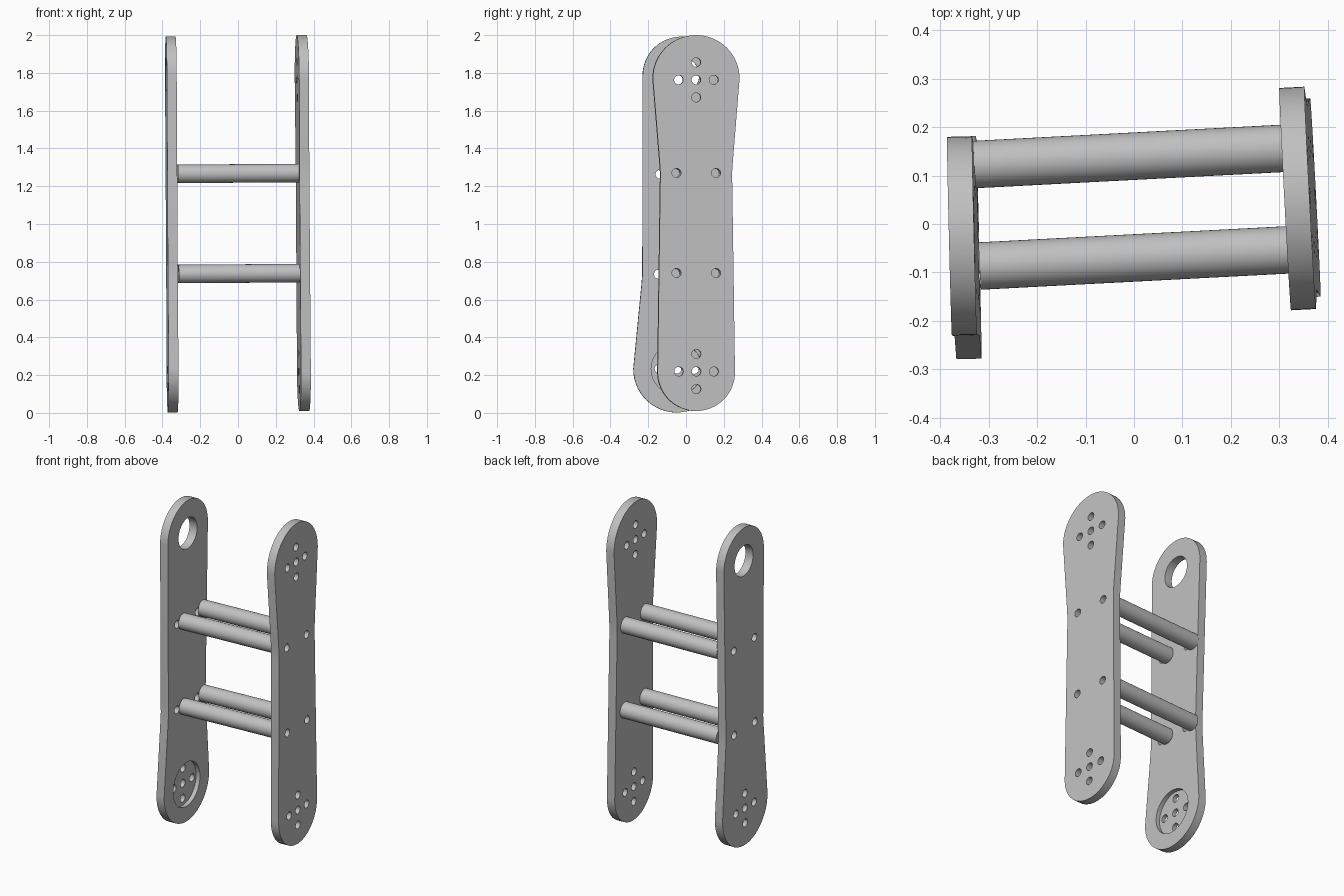
import bpy, bmesh
from math import pi, sin, cos, radians
from mathutils import Matrix, Vector

if "Cube" in bpy.data.objects:
    bpy.data.objects.remove(bpy.data.objects["Cube"], do_unlink=True)

metal = bpy.data.materials.new("plain_grey_metal")
metal.use_nodes = True
GREY = (0.53, 0.53, 0.53, 1)
metal.diffuse_color = GREY
metal.node_tree.nodes["Principled BSDF"].inputs["Base Color"].default_value = GREY

T = 0.052                      # plate thickness
WIDE_R, SLIM_R, WAIST = 0.23, 0.205, 0.19
WIDE_Z, SLIM_Z = 0.765, -0.79  # centres of the round ends
BOLT_R, BOLT_STEP = 0.024, 0.093
ROD_Y, ROD_Z, ROD_R, ROD_L = 0.105, 0.265, 0.049, 0.641


def make_object(name, bm):
    bmesh.ops.recalc_face_normals(bm, faces=bm.faces[:])
    mesh = bpy.data.meshes.new(name)
    bm.to_mesh(mesh)
    bm.free()
    mesh.materials.append(metal)
    obj = bpy.data.objects.new(name, mesh)
    bpy.context.collection.objects.link(obj)
    return obj


def smooth(obj):
    bpy.ops.object.select_all(action='DESELECT')
    obj.select_set(True)
    bpy.context.view_layer.objects.active = obj
    bpy.ops.object.shade_smooth_by_angle(angle=radians(30))


def outline():
    """Bone shaped outline in y, z with a softened waist."""
    n = 32
    pts = [(WIDE_R * cos(pi * i / n), WIDE_Z + WIDE_R * sin(pi * i / n)) for i in range(n + 1)]
    waist = [(WAIST + 0.004, ROD_Z + 0.06), (WAIST, ROD_Z), (WAIST + 0.001, ROD_Z - 0.06)]
    pts += [(-y, z) for y, z in waist]
    pts += [(-SLIM_R * cos(pi * i / n), SLIM_Z - SLIM_R * sin(pi * i / n)) for i in range(n + 1)]
    return pts + waist[::-1]


def cut(obj, holes):
    """Remove round holes given as (y, z, radius, x start, x end)."""
    bm = bmesh.new()
    for y, z, r, x0, x1 in holes:
        mat = Matrix.Translation(((x0 + x1) / 2, y, z)) @ Matrix.Rotation(pi / 2, 4, 'Y')
        bmesh.ops.create_cone(bm, cap_ends=True, segments=40, radius1=r, radius2=r,
                              depth=x1 - x0, matrix=mat)
    cutter = make_object("hole_cutter", bm)
    cutter.hide_render = True
    mod = obj.modifiers.new("holes", 'BOOLEAN')
    mod.operation, mod.solver, mod.object = 'DIFFERENCE', 'EXACT', cutter
    bpy.context.view_layer.update()
    graph = bpy.context.evaluated_depsgraph_get()
    result = bpy.data.meshes.new_from_object(obj.evaluated_get(graph))
    obj.modifiers.clear()
    obj.data = result
    bpy.data.objects.remove(cutter, do_unlink=True)


def through(y, z, r):
    return (y, z, r, -T, T)


def bolt_cross(z):
    s = BOLT_STEP
    return [through(y, z + dz, BOLT_R)
            for y, dz in ((0, 0), (s, 0), (-s, 0), (0, s), (0, -s))]


def make_plate(name, flip):
    bm = bmesh.new()
    face = bm.faces.new([bm.verts.new((-T / 2, y, z * flip)) for y, z in outline()])
    ext = bmesh.ops.extrude_face_region(bm, geom=[face])
    bmesh.ops.translate(bm, vec=(T, 0, 0),
                        verts=[v for v in ext["geom"] if isinstance(v, bmesh.types.BMVert)])
    return make_object(name, bm)


rod_spots = [(y, z) for y in (-ROD_Y, ROD_Y) for z in (-ROD_Z, ROD_Z)]
rod_holes = [through(y, z, BOLT_R) for y, z in rod_spots]

# Left plate: bolt crosses at both ends
left_plate = make_plate("left_plate", 1)
cut(left_plate, rod_holes + bolt_cross(WIDE_Z - 0.007) + bolt_cross(SLIM_Z + 0.004))
left_frame = (Matrix.Translation((0.3435, 0.053, 1.005))
              @ Matrix.Rotation(radians(3), 4, 'Z') @ Matrix.Rotation(radians(-0.4), 4, 'Y'))
left_plate.matrix_world = left_frame
smooth(left_plate)

# Right plate: upside down, bearing hole on top and a round pocket inside below
right_plate = make_plate("right_plate", -1)
cut(right_plate, rod_holes + [through(0, -SLIM_Z, 0.095), (0, -WIDE_Z, 0.136, 0, T)])
cut(right_plate, bolt_cross(-WIDE_Z))
right_plate.matrix_world = (Matrix.Translation((-0.351, -0.037, 0.997))
                            @ Matrix.Rotation(radians(1.4), 4, 'Z')
                            @ Matrix.Rotation(radians(-0.3), 4, 'Y')
                            @ Matrix.Rotation(radians(-0.9), 4, 'X'))
smooth(right_plate)


# Spacer rods with blind threaded holes, square to the left plate
def make_rod(name, y, z):
    depth, n = 0.1, 40
    profile = [(BOLT_R, depth), (BOLT_R, 0), (ROD_R, 0),
               (ROD_R, ROD_L), (BOLT_R, ROD_L), (BOLT_R, ROD_L - depth)]
    bm = bmesh.new()
    rings = [[bm.verts.new((-T / 2 - x, r * cos(2 * pi * i / n), r * sin(2 * pi * i / n)))
              for i in range(n)] for r, x in profile]
    for a, b in zip(rings, rings[1:]):
        for i in range(n):
            j = (i + 1) % n
            bm.faces.new((a[i], a[j], b[j], b[i]))
    bm.faces.new(rings[0])
    bm.faces.new(rings[-1])
    rod = make_object(name, bm)
    rod.matrix_world = left_frame @ Matrix.Translation(Vector((0, y, z)))
    smooth(rod)


for y, z in rod_spots:
    make_rod(("front" if y < 0 else "back") + ("_lower" if z < 0 else "_upper") + "_rod", y, z)
